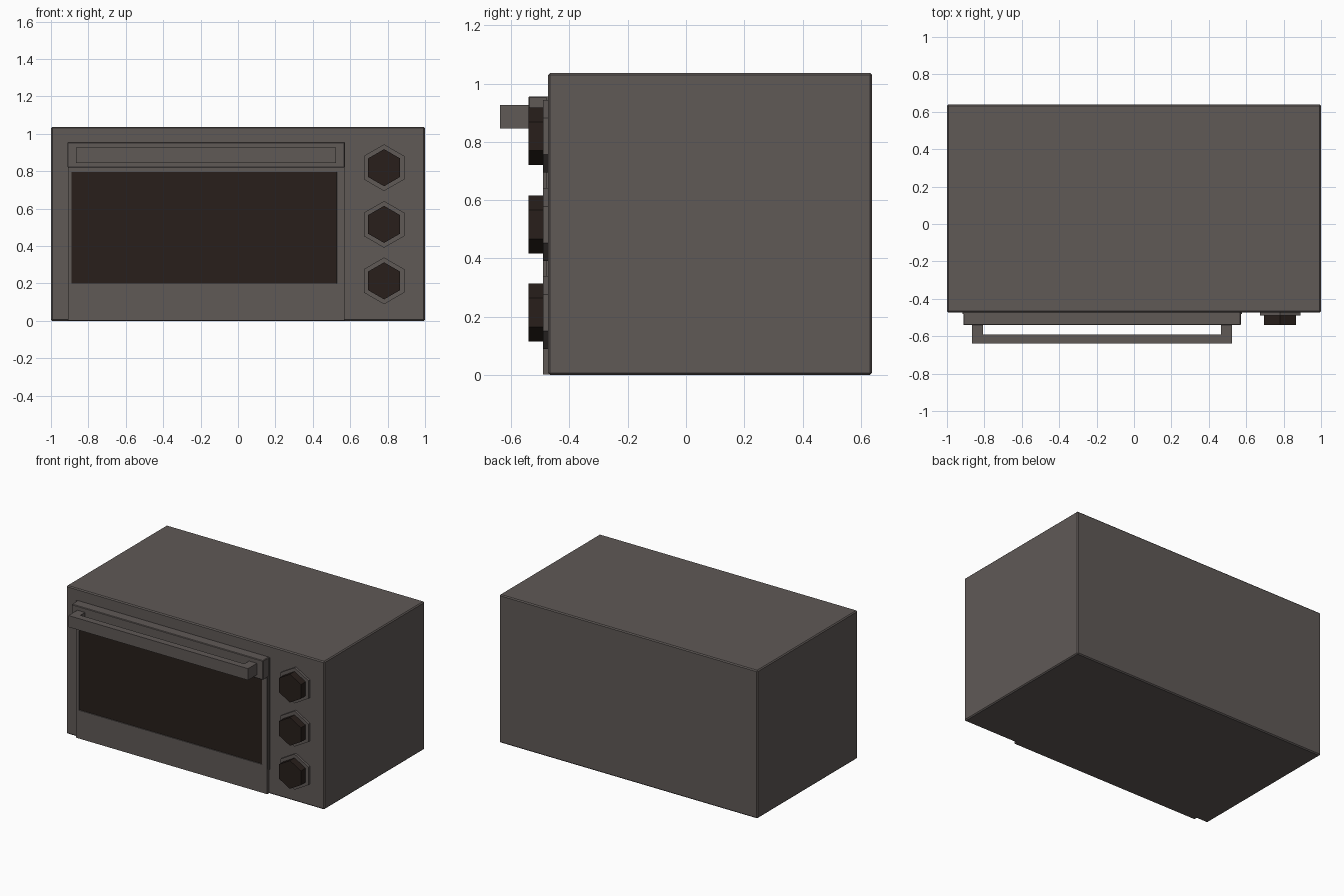
import bpy, bmesh, math

if "Cube" in bpy.data.objects:
    bpy.data.objects.remove(bpy.data.objects["Cube"])


def material(name, color):
    m = bpy.data.materials.new(name)
    m.diffuse_color = (*color, 1)
    m.use_nodes = True
    m.node_tree.nodes["Principled BSDF"].inputs["Base Color"].default_value = m.diffuse_color
    return m


GREY = material("warm_grey_metal", (0.115, 0.10, 0.094))
DARK = material("dark_glass", (0.021, 0.0137, 0.011))


def finish(name, bm, mat, bevel=0):
    bmesh.ops.recalc_face_normals(bm, faces=bm.faces)
    me = bpy.data.meshes.new(name)
    bm.to_mesh(me)
    bm.free()
    me.materials.append(mat)
    ob = bpy.data.objects.new(name, me)
    bpy.context.collection.objects.link(ob)
    if bevel:
        mod = ob.modifiers.new("edge_bevel", 'BEVEL')
        mod.width = bevel
        mod.segments = 1
    return ob


def box_mesh(x, y, z):
    bm = bmesh.new()
    bmesh.ops.create_cube(bm, size=1)
    for v in bm.verts:
        v.co = [r[0] if c < 0 else r[1] for c, r in zip(v.co, (x, y, z))]
    return bm


def box(name, x, y, z, mat=GREY, bevel=0):
    return finish(name, box_mesh(x, y, z), mat, bevel)


def hexagon(name, x, z, radius, y0, y1, mat):
    # pointed end up, extruded along y
    bm = bmesh.new()
    ring = [bm.verts.new((x + radius * math.sin(i * math.pi / 3), y0,
                          z + radius * math.cos(i * math.pi / 3))) for i in range(6)]
    face = bm.faces.new(ring)
    new = bmesh.ops.extrude_face_region(bm, geom=[face], use_keep_orig=True)["geom"]
    for v in new:
        if isinstance(v, bmesh.types.BMVert):
            v.co.y = y1
    return finish(name, bm, mat)


# Oven casing
box("casing", (-1, 1), (-0.473, 0.638), (0, 1.037), bevel=0.007)

# Thin trim behind the door edges
box("door_trim", (-0.918, 0.578), (-0.48, -0.465), (0.17, 0.955))

# Door slab with a recessed window opening
WX, WZ = (-0.89, 0.528), (0.2, 0.795)
bm = box_mesh((-0.91, 0.57), (-0.491, -0.465), (0.002, 0.823))
front = min(bm.faces, key=lambda f: f.calc_center_median().y)
cx, cz = front.calc_center_median().x, front.calc_center_median().z
bmesh.ops.inset_individual(bm, faces=[front], thickness=0.01)
for v in front.verts:
    v.co.x = WX[0] if v.co.x < cx else WX[1]
    v.co.z = WZ[0] if v.co.z < cz else WZ[1]
bmesh.ops.inset_individual(bm, faces=[front], thickness=0.0005)
for v in front.verts:
    v.co.y = -0.481
finish("door_panel", bm, GREY)
box("window_glass", WX, (-0.485, -0.478), WZ, DARK)

# Raised top rail of the door
box("door_top_rail", (-0.912, 0.572), (-0.541, -0.465), (0.82, 0.956), bevel=0.004)

# Handle bracket: one U-shaped profile extruded in z
profile = [(-0.867, -0.535), (-0.867, -0.639), (0.525, -0.639), (0.525, -0.535),
           (0.465, -0.535), (0.465, -0.592), (-0.807, -0.592), (-0.807, -0.535)]
bm = bmesh.new()
face = bm.faces.new([bm.verts.new((x, y, 0.845)) for x, y in profile])
new = bmesh.ops.extrude_face_region(bm, geom=[face], use_keep_orig=True)["geom"]
for v in new:
    if isinstance(v, bmesh.types.BMVert):
        v.co.z = 0.926
finish("door_handle", bm, GREY)

# Control knobs on hexagonal bases
for i, z in enumerate((0.819, 0.516, 0.214), 1):
    hexagon(f"knob_base_{i}", 0.781, z, 0.125, -0.465, -0.49, GREY)
    hexagon(f"knob_{i}", 0.781, z, 0.099, -0.488, -0.541, DARK)
